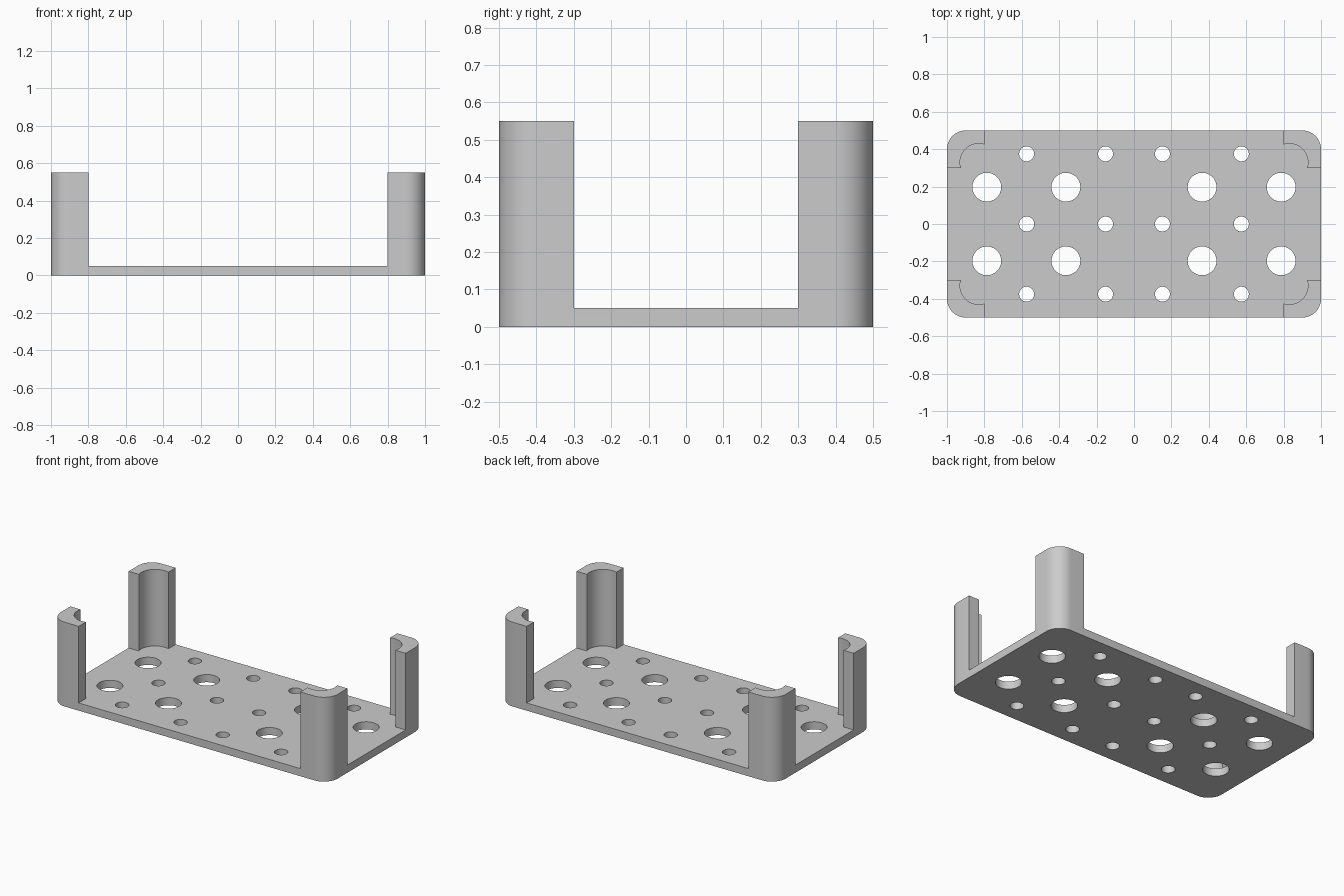
import bpy, bmesh
from math import radians
from mathutils import Matrix

cube = bpy.data.objects.get("Cube")
if cube:
    bpy.data.objects.remove(cube, do_unlink=True)

FLOOR, TOP = 0.05, 0.55

grey = bpy.data.materials.new("plain grey")
grey.use_nodes = True
colour = (0.6, 0.6, 0.6, 1)
grey.diffuse_color = colour
grey.node_tree.nodes["Principled BSDF"].inputs["Base Color"].default_value = colour


def add_box(bm, sx, sy, z0, z1):
    m = Matrix.Translation((0, 0, (z0 + z1) / 2)) @ Matrix.Diagonal((sx, sy, z1 - z0, 1))
    bmesh.ops.create_cube(bm, size=1, matrix=m)


def add_cylinder(bm, x, y, r, z0, z1):
    bmesh.ops.create_cone(bm, cap_ends=True, segments=48, radius1=r, radius2=r,
                          depth=z1 - z0, matrix=Matrix.Translation((x, y, (z0 + z1) / 2)))


def make_object(name, bm):
    mesh = bpy.data.meshes.new(name)
    bm.to_mesh(mesh)
    bm.free()
    mesh.materials.append(grey)
    ob = bpy.data.objects.new(name, mesh)
    bpy.context.collection.objects.link(ob)
    return ob


def cut(target, name, bm):
    cutter = make_object(name, bm)
    cutter.hide_render = True
    mod = target.modifiers.new(name, 'BOOLEAN')
    mod.operation = 'DIFFERENCE'
    mod.solver = 'EXACT'
    mod.object = cutter
    bpy.context.view_layer.objects.active = target
    bpy.ops.object.modifier_apply(modifier=mod.name)
    bpy.data.objects.remove(cutter, do_unlink=True)


# Rounded block that becomes the base plate and its four corner posts
bm = bmesh.new()
add_box(bm, 2, 1, 0, TOP)
upright = [e for e in bm.edges if abs(e.verts[0].co.z - e.verts[1].co.z) > 0.1]
bmesh.ops.bevel(bm, geom=upright, offset=0.1, segments=12, profile=0.5, affect='EDGES')
tray = make_object("tray_with_corner_posts", bm)

# Open the long and short sides between the posts
for name, sx, sy in (("long_opening", 1.6, 2), ("short_opening", 3, 0.6)):
    bm = bmesh.new()
    add_box(bm, sx, sy, FLOOR, 1)
    cut(tray, name, bm)

# Hollow the inner side of each post
bm = bmesh.new()
for x in (-0.83, 0.83):
    for y in (-0.33, 0.33):
        add_cylinder(bm, x, y, 0.1, FLOOR, 1)
cut(tray, "post_hollows", bm)

# Large and small holes through the plate
bm = bmesh.new()
for xs, ys, r in (((0.787, 0.364), (-0.197, 0.197), 0.077),
                  ((0.574, 0.152), (-0.375, 0, 0.375), 0.04)):
    for x in xs:
        for y in ys:
            for side in (-1, 1):
                add_cylinder(bm, side * x, y, r, -0.1, 0.15)
cut(tray, "plate_holes", bm)

# Smooth the curved walls, keep the edges crisp
bpy.ops.object.select_all(action='DESELECT')
tray.select_set(True)
bpy.context.view_layer.objects.active = tray
bpy.ops.object.shade_smooth_by_angle(angle=radians(30))
